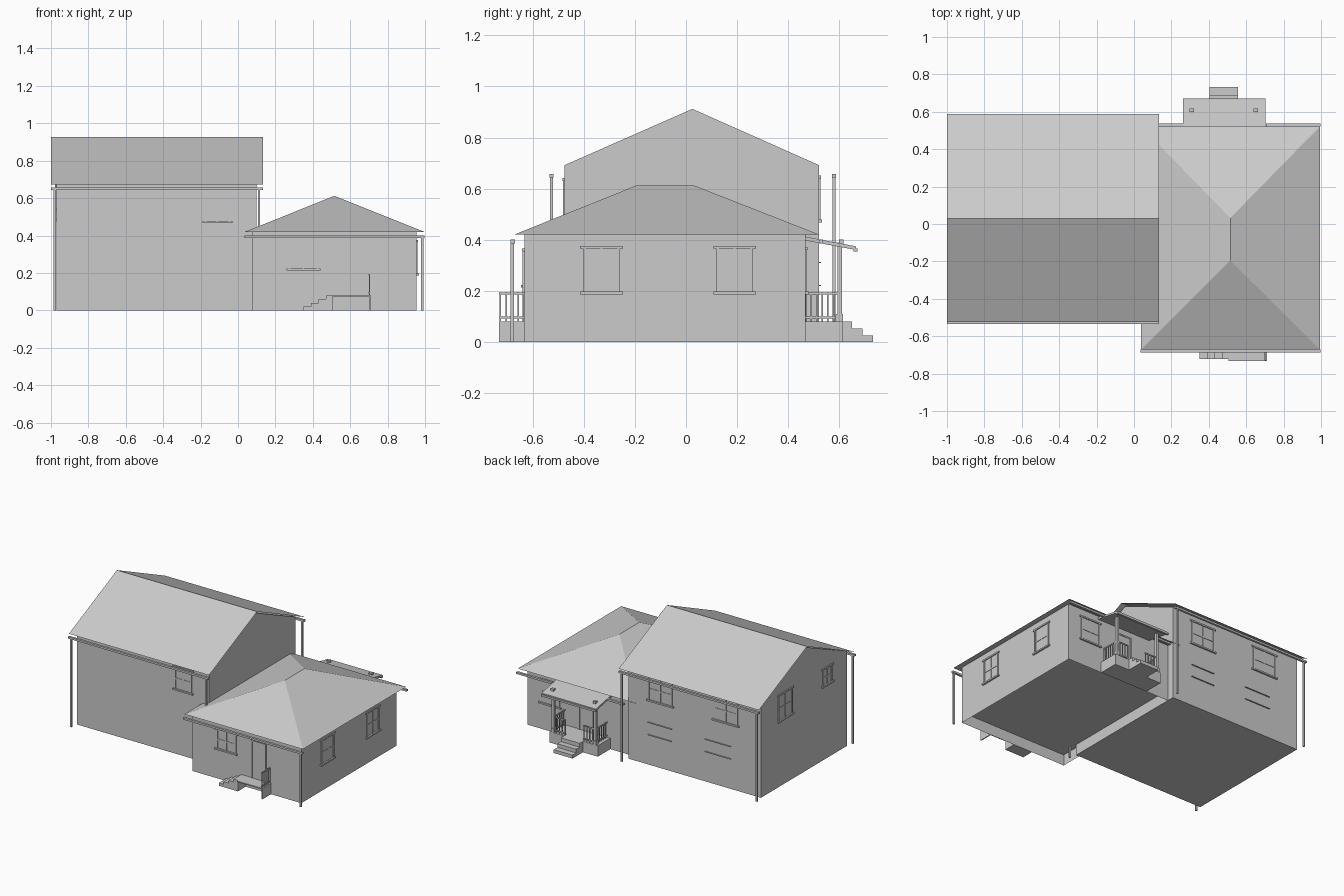
import bpy

cube = bpy.data.objects.get("Cube")
if cube:
    bpy.data.objects.remove(cube, do_unlink=True)

# One plain grey for the whole building
grey = bpy.data.materials.new("plain grey")
grey.use_nodes = True
COLOUR = (0.6, 0.6, 0.6, 1)
grey.diffuse_color = COLOUR
grey.node_tree.nodes["Principled BSDF"].inputs["Base Color"].default_value = COLOUR


def mesh(name, verts, faces):
    me = bpy.data.meshes.new(name)
    me.from_pydata(verts, [], faces)
    me.materials.append(grey)
    ob = bpy.data.objects.new(name, me)
    bpy.context.collection.objects.link(ob)
    return ob


def prism(name, profile, lo, hi, axis="x"):
    """Extrude a counter-clockwise profile: (y, z) along x, or (x, z) along y."""
    n = len(profile)
    if axis == "x":
        verts = [(s, a, b) for s in (lo, hi) for a, b in profile]
    else:
        verts = [(a, s, b) for s in (hi, lo) for a, b in profile]
    faces = [tuple(reversed(range(n))), tuple(range(n, 2 * n))]
    faces += [(i, (i + 1) % n, n + (i + 1) % n, n + i) for i in range(n)]
    return mesh(name, verts, faces)


def box(name, x, y, z):
    (y0, y1), (z0, z1) = y, z
    return prism(name, [(y0, z0), (y1, z0), (y1, z1), (y0, z1)], *x)


def bar(name, side, wall, u, z, depth):
    """Box standing out from a wall; u runs along the wall."""
    out = 1 if side in ("back", "left") else -1
    d = sorted((wall - out * 0.002, wall + out * depth))
    return box(name, u, d, z) if side in ("front", "back") else box(name, d, u, z)


def window(name, side, wall, u, z):
    (u0, u1), (z0, z1) = u, z
    t, mid, zm = 0.011, (u0 + u1) / 2, (z0 + z1) / 2
    bar(name + "_glass", side, wall, u, z, 0.001)
    for k, us in (("a", (u0, u0 + t)), ("b", (u1 - t, u1))):
        bar(name + "_jamb_" + k, side, wall, us, z, 0.006)
    bar(name + "_mullion", side, wall, (mid - t / 3, mid + t / 3), z, 0.004)
    bar(name + "_meeting_rail", side, wall, u, (zm - t / 2, zm + t / 2), 0.004)
    bar(name + "_head", side, wall, (u0 - t, u1 + t), (z1, z1 + t), 0.008)
    bar(name + "_sill", side, wall, (u0 - t, u1 + t), (z0 - t / 2, z0 + t / 2), 0.012)


def door(name, side, wall, u, z):
    bar(name + "_panel", side, wall, u, z, 0.003)
    for k, us in (("a", (u[0], u[0] + 0.01)), ("b", (u[1] - 0.01, u[1]))):
        bar(name + "_jamb_" + k, side, wall, us, z, 0.007)
    bar(name + "_head", side, wall, u, (z[1] - 0.01, z[1]), 0.007)


def railing(name, start, end):
    (xa, ya), (xb, yb) = start, end
    r, base, top = 0.004, 0.08, 0.195
    for part, z in (("handrail", top - 0.005), ("bottom_rail", base + 0.015)):
        box(f"{name}_{part}", (xa - r, xb + r), (ya - r, yb + r), (z - r, z + r))
    n = max(2, round((xb - xa + yb - ya) / 0.022))
    for i in range(n + 1):
        x, y = xa + (xb - xa) * i / n, ya + (yb - ya) * i / n
        box(f"{name}_baluster_{i}", (x - 0.003, x + 0.003), (y - 0.003, y + 0.003), (base, top))


def downspout(name, x, y, top):
    box(name, (x - 0.006, x + 0.006), (y - 0.006, y + 0.006), (0, top))


# Tall gabled block
FRONT, BACK, LEFT, RIGHT = -0.475, 0.52, 0.10, -0.97
prism("main_walls", [(FRONT, 0), (BACK, 0), (BACK, 0.692), (0.025, 0.912), (FRONT, 0.692)], RIGHT, LEFT)
roof_line = [(-0.525, 0.674), (0.03, 0.927), (0.587, 0.674)]
mesh("main_roof", [(x, y, z) for x in (-1.0, 0.133) for y, z in roof_line],
     [(0, 3, 4, 1), (1, 4, 5, 2)])
for name, y in (("front", -0.527), ("back", 0.58)):
    box(f"main_{name}_gutter", (-1.0, 0.133), (y - 0.008, y + 0.008), (0.643, 0.657))
    for end, x in (("right", -0.98), ("left", 0.112)):
        downspout(f"main_{name}_{end}_downspout", x, y, 0.65)

# Windows of the tall block
window("main_front_window", "front", FRONT, (-0.18, -0.04), (0.473, 0.63))
for i, u in enumerate([(-0.255, -0.06), (-0.785, -0.59)]):
    window(f"main_back_window_{i}", "back", BACK, u, (0.473, 0.64))
for i, (u, z) in enumerate([((0.16, 0.32), (0.48, 0.665)), ((-0.3, -0.19), (0.54, 0.66))]):
    window(f"main_gable_window_{i}", "right", RIGHT, u, z)
for i, u in enumerate([(-0.25, -0.06), (-0.73, -0.52)]):
    for part, z in (("head", 0.31), ("sill", 0.22)):
        bar(f"lower_{part}_{i}", "back", BACK, u, (z - 0.002, z + 0.002), 0.008)

# Low wing: walls with a raised floor over an open foundation skirt
W0, W1, S0, S1 = 0.075, 0.955, -0.633, 0.467
box("wing_walls", (W0, W1), (S0, S1), (0.08, 0.425))
ring = [(W0, S0), (W1, S0), (W1, S1), (W0, S1)]
mesh("wing_foundation", [(x, y, z) for z in (0, 0.08) for x, y in ring],
     [(i, (i + 1) % 4, 4 + (i + 1) % 4, 4 + i) for i in range(4)])

# Hipped roof of the wing
eaves = [(0.037, -0.672), (0.995, -0.672), (0.995, 0.522), (0.037, 0.522)]
mesh("wing_roof", [(x, y, 0.42) for x, y in eaves] + [(0.515, -0.195, 0.612), (0.515, 0.032, 0.612)],
     [(0, 1, 4), (1, 2, 5, 4), (2, 3, 5), (3, 0, 4, 5), (3, 2, 1, 0)])
gutter_z = (0.386, 0.4)
box("wing_front_gutter", (0.035, 0.998), (-0.686, -0.67), gutter_z)
for end, x in (("inner", (0.13, 0.265)), ("outer", (0.705, 0.998))):
    box(f"wing_back_{end}_gutter", x, (0.52, 0.536), gutter_z)
downspout("wing_front_downspout", 0.985, -0.68, 0.39)

# Windows and doors of the wing
for i, u in enumerate([(-0.403, -0.258), (0.118, 0.263)]):
    window(f"wing_side_window_{i}", "left", W1, u, (0.192, 0.365))
window("wing_front_window", "front", S0, (0.27, 0.43), (0.218, 0.355))
window("wing_back_window", "back", S1, (0.69, 0.85), (0.192, 0.36))
door("front_door", "front", S0, (0.553, 0.672), (0.08, 0.355))
door("back_door", "back", S1, (0.42, 0.54), (0.08, 0.355))

# Front landing with steps going down sideways
P0 = -0.732
stair = [(0.35, 0), (0.505, 0), (0.505, 0.08)]
for i in range(4):
    x, z = 0.47 - 0.04 * i, 0.08 - 0.02 * i
    stair += [(x, z), (x, z - 0.02)]
prism("front_steps", stair[:-1], P0 + 0.01, S0, "y")
box("front_landing", (0.505, 0.71), (P0, S0), (0.072, 0.08))
box("front_landing_end_panel", (0.703, 0.71), (P0, S0), (0, 0.073))
railing("front_railing", (0.703, P0 + 0.005), (0.703, S0))

# Back porch
box("porch_base", (0.285, 0.675), (S1, 0.612), (0, 0.08))
treads = [(0.612, 0), (0.732, 0), (0.732, 0.025), (0.69, 0.025), (0.69, 0.052),
          (0.65, 0.052), (0.65, 0.08), (0.612, 0.08)]
prism("porch_steps", treads, 0.405, 0.557)
prism("porch_roof", [(S1, 0.397), (0.665, 0.36), (0.665, 0.374), (S1, 0.412)], 0.263, 0.703)
box("porch_gutter", (0.263, 0.703), (0.655, 0.671), (0.353, 0.366))
for end, x in (("right", 0.31), ("left", 0.65)):
    box(f"porch_{end}_post", (x - 0.009, x + 0.009), (0.592, 0.61), (0.08, 0.39))
    box(f"porch_{end}_post_cap", (x - 0.012, x + 0.012), (0.598, 0.617), (0.37, 0.4))
    box(f"porch_{end}_post_base", (x - 0.013, x + 0.013), (0.586, 0.614), (0.08, 0.11))
    railing(f"porch_{end}_side_railing", (x, S1), (x, 0.6))
for end, x in (("right", (0.31, 0.405)), ("left", (0.557, 0.65))):
    railing(f"porch_{end}_back_railing", (x[0], 0.6), (x[1], 0.6))
